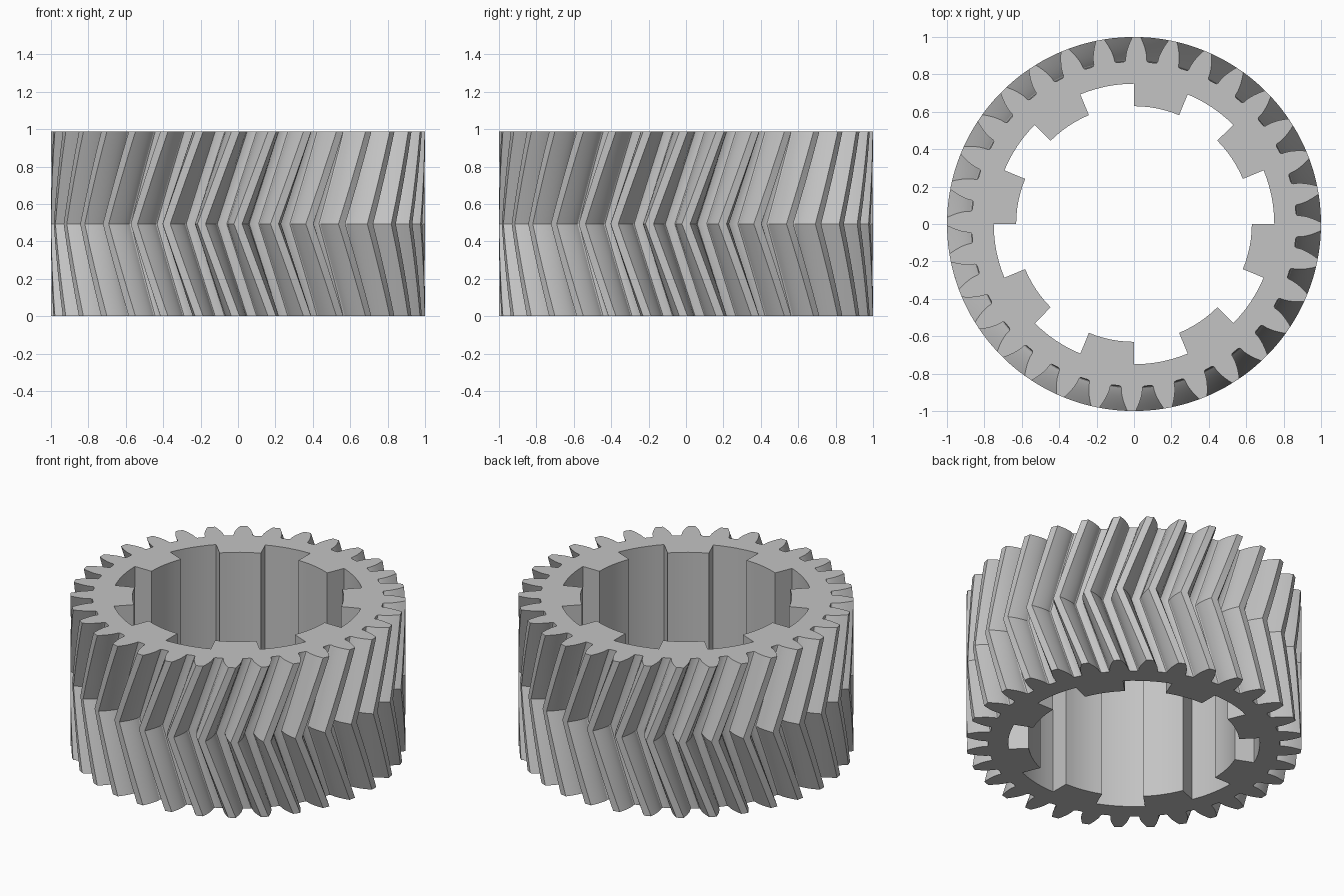
import bpy
import bmesh
from math import acos, cos, sin, tan, radians, pi, tau

cube = bpy.data.objects.get("Cube")
if cube:
    bpy.data.objects.remove(cube, do_unlink=True)

# Gear dimensions
TEETH = 32
HEIGHT = 0.987
TIP_R = 1.0
PITCH_R = TIP_R * TEETH / (TEETH + 2)
ROOT_R = PITCH_R - 1.25 * PITCH_R * 2 / TEETH
PRESSURE = radians(20)
BASE_R = PITCH_R * cos(PRESSURE)
TWIST = radians(10.5)
SPLINES = 8
LAND_R, GROOVE_R = 0.63, 0.75
LAYERS = 8


def half_angle(r):
    """Half the angular thickness of an involute tooth at radius r."""
    a = acos(min(1, BASE_R / max(r, BASE_R)))
    return pi / (2 * TEETH) + tan(PRESSURE) - PRESSURE - (tan(a) - a)


def tooth_profile():
    """Polar points of one tooth, from gap to gap."""
    wall = half_angle(BASE_R)
    flank = [(ROOT_R, wall + 0.014), (ROOT_R + 0.003, wall + 0.005),
             (ROOT_R + 0.01, wall)]
    steps = 6
    for i in range(steps + 1):
        r = BASE_R + (TIP_R - BASE_R) * i / steps
        flank.append((r, half_angle(r)))
    return [(r, -a) for r, a in flank] + [(r, a) for r, a in reversed(flank)]


def spline_profile():
    """Polar points of the bore, alternating lands and grooves."""
    points, half, steps = [], pi / SPLINES, 6
    for k in range(SPLINES):
        for j, r in enumerate((GROOVE_R, LAND_R)):
            start = (2 * k + j) * half
            points += [(r, start + half * i / steps) for i in range(steps + 1)]
    return points


def ring(bm, polar, z, turn=0.0):
    return [bm.verts.new((r * cos(a + turn), r * sin(a + turn), z)) for r, a in polar]


def skin(bm, low, high):
    n = len(low)
    for i in range(n):
        j = (i + 1) % n
        bm.faces.new((low[i], low[j], high[j], high[i]))


def loop_edges(bm, loop):
    return [bm.edges.get((loop[i - 1], loop[i])) for i in range(len(loop))]


bm = bmesh.new()

# Herringbone teeth: the twist reverses at mid height
tooth = tooth_profile()
outline = [(r, a + tau * k / TEETH) for k in range(TEETH) for r, a in tooth]
outer = []
for i in range(LAYERS + 1):
    t = i / LAYERS
    outer.append(ring(bm, outline, HEIGHT * t, TWIST * abs(2 * t - 1)))
for low, high in zip(outer, outer[1:]):
    skin(bm, low, high)

# Splined bore
bore = spline_profile()
inner = [ring(bm, bore, 0), ring(bm, bore, HEIGHT)]
skin(bm, inner[1], inner[0])

# Flat end faces between teeth and bore
for rim, hole, up in ((outer[0], inner[0], -1), (outer[-1], inner[1], 1)):
    bmesh.ops.triangle_fill(bm, edges=loop_edges(bm, rim) + loop_edges(bm, hole),
                            use_beauty=True, normal=(0, 0, up))
bmesh.ops.recalc_face_normals(bm, faces=bm.faces[:])

mesh = bpy.data.meshes.new("herringbone_gear")
bm.to_mesh(mesh)
bm.free()
gear = bpy.data.objects.new("herringbone_gear", mesh)
bpy.context.collection.objects.link(gear)

# Plain grey metal
grey = bpy.data.materials.new("light_grey")
grey.use_nodes = True
colour = (0.55, 0.55, 0.55, 1)
grey.diffuse_color = colour
grey.node_tree.nodes["Principled BSDF"].inputs["Base Color"].default_value = colour
mesh.materials.append(grey)

bpy.ops.object.select_all(action='DESELECT')
gear.select_set(True)
bpy.context.view_layer.objects.active = gear
bpy.ops.object.shade_smooth_by_angle(angle=radians(25))
